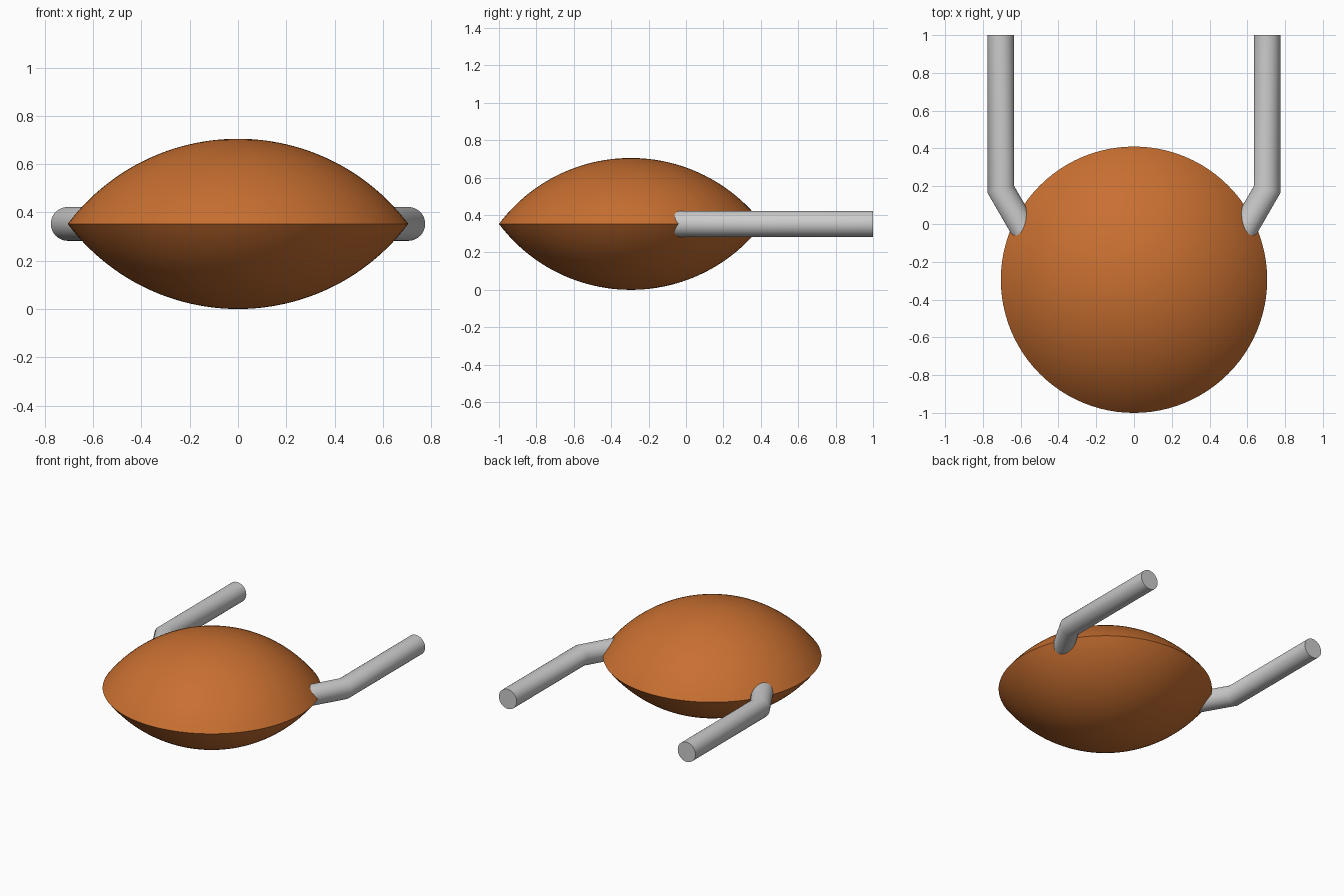
import bpy, bmesh
from math import sin, cos, pi, radians, asin
from mathutils import Vector

if "Cube" in bpy.data.objects:
    bpy.data.objects.remove(bpy.data.objects["Cube"])

RIM_R, HALF_H = 0.705, 0.3525
CY, CZ = 1 * -0.295, HALF_H
TUBE_R = 0.07


def finish(bm, name, angle):
    bmesh.ops.recalc_face_normals(bm, faces=bm.faces)
    me = bpy.data.meshes.new(name)
    bm.to_mesh(me)
    bm.free()
    ob = bpy.data.objects.new(name, me)
    bpy.context.collection.objects.link(ob)
    bpy.ops.object.select_all(action='DESELECT')
    ob.select_set(True)
    bpy.context.view_layer.objects.active = ob
    bpy.ops.object.shade_smooth_by_angle(angle=radians(angle))
    return ob


# Lens-shaped body: two spherical caps meeting at a sharp rim
def make_body():
    R = (RIM_R ** 2 + HALF_H ** 2) / (2 * HALF_H)
    drop = R - HALF_H
    a = asin(RIM_R / R)
    n = 24
    upper = [(R * sin(a * i / n), R * cos(a * i / n) - drop) for i in range(n + 1)]
    profile = upper + [(r, -z) for r, z in reversed(upper[:-1])]
    bm = bmesh.new()
    vs = [bm.verts.new((r, CY, CZ + z)) for r, z in profile]
    es = [bm.edges.new(p) for p in zip(vs, vs[1:])]
    bmesh.ops.spin(bm, geom=vs + es, cent=(0, CY, 0), axis=(0, 0, 1),
                   angle=2 * pi, steps=96, use_merge=True)
    bmesh.ops.remove_doubles(bm, verts=bm.verts, dist=1e-5)
    return finish(bm, "lens_body", 30)


# Bent tube arm: mitred elbow, inner end buried in the body
def make_arm(name, side):
    seg = 48
    elbow = Vector((0.705, 0.183))
    lean = Vector((-sin(radians(30)), -cos(radians(30))))
    stations = [(Vector((0.705, 1.0)), 0, 1), (elbow, 15, 1 / cos(radians(15))),
                (elbow + lean * 0.4, 30, 1)]
    bm = bmesh.new()
    rings = []
    for c, turn, stretch in stations:
        t = radians(turn)
        across = Vector((cos(t), -sin(t))) * TUBE_R * stretch
        ring = []
        for i in range(seg):
            p = 2 * pi * i / seg
            q = c + across * cos(p)
            ring.append(bm.verts.new((q.x * side, q.y, CZ + TUBE_R * sin(p))))
        rings.append(ring)
    for a, b in zip(rings, rings[1:]):
        for i in range(seg):
            j = (i + 1) % seg
            bm.faces.new((a[i], a[j], b[j], b[i]))
    bm.faces.new(rings[0])
    bm.faces.new(rings[-1])
    return finish(bm, name, 40)


body = make_body()
orange = bpy.data.materials.new("orange")
orange.diffuse_color = (0.58, 0.16, 0.03, 1)
orange.use_nodes = True
orange.node_tree.nodes["Principled BSDF"].inputs["Base Color"].default_value = orange.diffuse_color
body.data.materials.append(orange)

make_arm("right_arm", 1)
make_arm("left_arm", -1)
